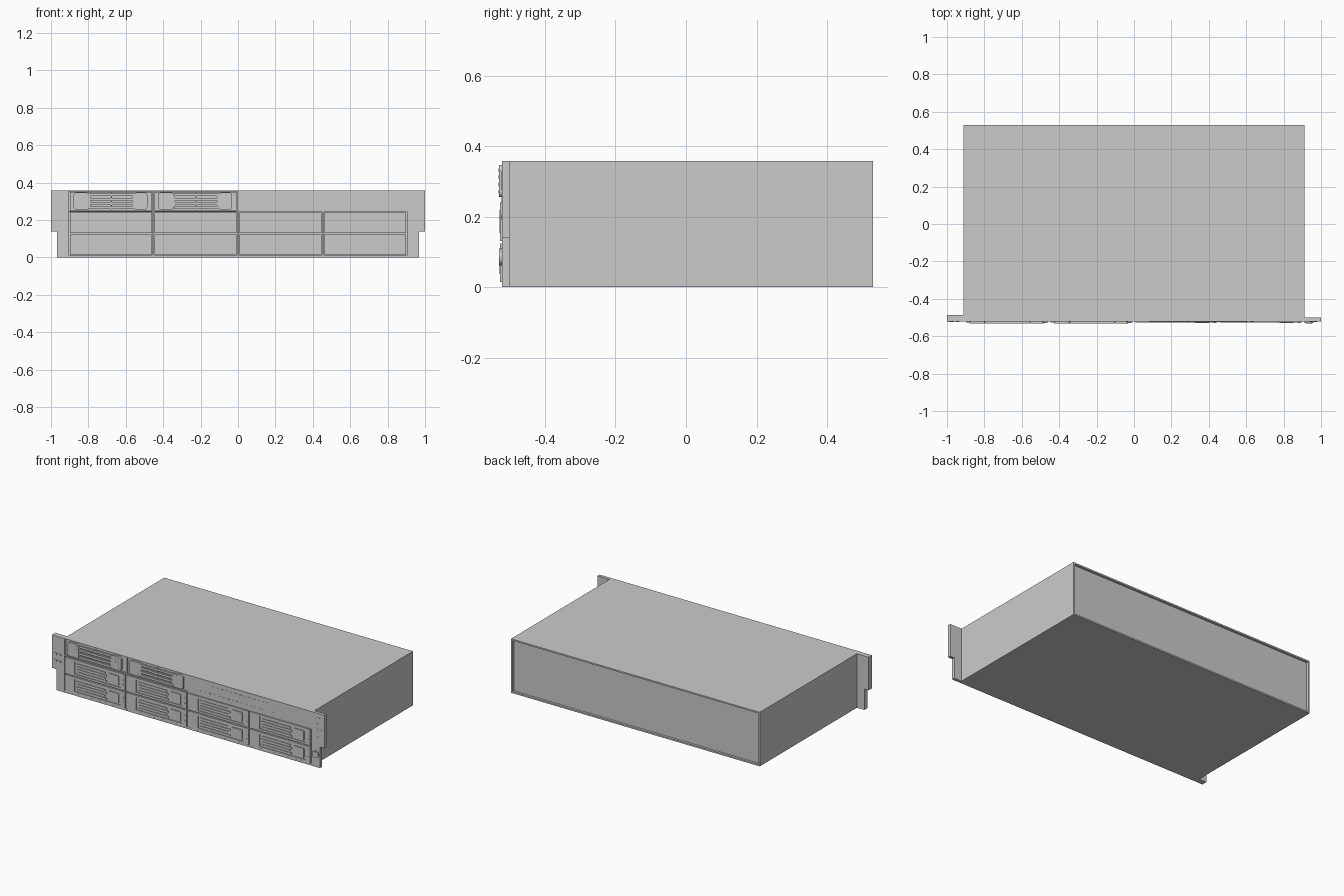
import bpy, bmesh
from math import pi
from mathutils import Matrix, Vector

if "Cube" in bpy.data.objects:
    bpy.data.objects.remove(bpy.data.objects["Cube"])

PLATE = -0.522   # front plane of the bezel
BACK = -0.506    # floor of the drive bays


def finish(name, bm):
    bmesh.ops.recalc_face_normals(bm, faces=bm.faces)
    me = bpy.data.meshes.new(name)
    bm.to_mesh(me)
    bm.free()
    ob = bpy.data.objects.new(name, me)
    bpy.context.collection.objects.link(ob)
    return ob


def box(bm, x0, x1, y0, y1, z0, z1, round_=0):
    m = Matrix.Translation(((x0 + x1) / 2, (y0 + y1) / 2, (z0 + z1) / 2))
    m = m @ Matrix.Diagonal((x1 - x0, y1 - y0, z1 - z0, 1))
    verts = bmesh.ops.create_cube(bm, size=1, matrix=m)["verts"]
    if round_:
        edges = {e for v in verts for e in v.link_edges
                 if abs((e.verts[0].co - e.verts[1].co).normalized().y) > 0.9}
        bmesh.ops.bevel(bm, geom=list(edges), offset=round_, segments=3,
                        profile=0.5, affect='EDGES')


def disc(bm, x, z, r, y0, y1, sides=24):
    m = Matrix.Translation((x, (y0 + y1) / 2, z)) @ Matrix.Rotation(pi / 2, 4, 'X')
    bmesh.ops.create_cone(bm, cap_ends=True, segments=sides, radius1=r, radius2=r,
                          depth=y1 - y0, matrix=m)


def prism(bm, pts, y0, y1):
    f = bm.faces.new([bm.verts.new((x, y0, z)) for x, z in pts])
    r = bmesh.ops.extrude_face_region(bm, geom=[f])
    vs = [g for g in r["geom"] if isinstance(g, bmesh.types.BMVert)]
    bmesh.ops.translate(bm, verts=vs, vec=(0, y1 - y0, 0))


# chassis with a shallow recessed rear panel
bm = bmesh.new()
box(bm, -0.912, 0.912, BACK, 0.53, 0, 0.358)
bm.faces.ensure_lookup_table()
rear = max(bm.faces, key=lambda f: f.calc_center_median().y)
bmesh.ops.inset_region(bm, faces=[rear], thickness=0.014)
r = bmesh.ops.extrude_face_region(bm, geom=[rear])
bmesh.ops.delete(bm, geom=[rear], context='FACES_ONLY')
bmesh.ops.translate(bm, vec=(0, -0.015, 0),
                    verts=[g for g in r["geom"] if isinstance(g, bmesh.types.BMVert)])
finish("chassis", bm)

# stepped rack ears
for side, name, yb in ((-1, "left_ear", -0.487), (1, "right_ear", -0.501)):
    bm = bmesh.new()
    prism(bm, [(side * x, z) for x, z in ((0.905, 0), (0.967, 0), (0.967, 0.139),
                                          (0.999, 0.139), (0.999, 0.358), (0.905, 0.358))],
          PLATE, yb)
    finish(name, bm)

# bezel frame around the bays
COLS = [-0.905, -0.4525, 0, 0.4525]
W = 0.4525
bm = bmesh.new()
box(bm, -0.905, 0.905, PLATE, BACK, 0.352, 0.358)
box(bm, -0.905, 0.905, PLATE, BACK, 0, 0.012)
box(bm, -0.905, 0.905, PLATE, BACK, 0.242, 0.249)
for x in COLS[1:]:
    top = 0.352 if x <= 0 else 0.245
    box(bm, x - 0.004, x + 0.004, PLATE, BACK, 0.012, top)
finish("bezel_frame", bm)

# blank panel at the upper right with two rows of small slots
bm = bmesh.new()
box(bm, 0.004, 0.905, PLATE, BACK, 0.249, 0.352)
finish("blank_panel", bm)
bm = bmesh.new()
for z, x0, n in ((0.325, 0.10, 15), (0.275, 0.08, 17)):
    for i in range(n):
        x = x0 + i * 0.034
        box(bm, x, x + 0.018, PLATE - 0.001, PLATE, z, z + 0.004)
finish("blank_panel_slots", bm)


# eight drive carriers
def drive(name, x, z):
    h = 0.109
    bm = bmesh.new()
    box(bm, x + 0.007, x + W - 0.007, -0.523, BACK, z, z + h)
    box(bm, x + 0.007, x + 0.075, -0.527, -0.523, z, z + h)            # left cap
    box(bm, x + 0.075, x + W - 0.04, -0.527, -0.523, z, z + 0.014)     # lower lip
    box(bm, x + 0.075, x + W - 0.04, -0.527, -0.523, z + h - 0.014, z + h)
    for i in range(4):                                                # grille bars
        zz = z + 0.022 + i * 0.018
        box(bm, x + 0.09, x + 0.31 - 0.012 * (i % 2), -0.527, -0.523, zz, zz + 0.010)
    box(bm, x + 0.325, x + 0.40, -0.529, -0.523, z + 0.022, z + h - 0.022, 0.006)  # latch
    box(bm, x + W - 0.04, x + W - 0.007, -0.527, -0.523, z, z + h)     # light strip
    for k in (0.035, 0.07):
        disc(bm, x + W - 0.023, z + k, 0.006, -0.5285, -0.527, 10)
    finish(name, bm)


for row, z in enumerate((0.015, 0.131)):
    for col, x in enumerate(COLS):
        drive(f"drive_{row}_{col}", x, z)


# two upper modules with rounded caps and a barred middle
def module(name, x):
    bm = bmesh.new()
    box(bm, x + 0.007, x + W - 0.007, -0.518, BACK, 0.252, 0.350)
    finish(name + "_tray", bm)
    bm = bmesh.new()
    z0, z1, y = 0.256, 0.347, -0.531
    a, b, c, d = x + 0.026, x + 0.111, x + 0.346, x + 0.42
    box(bm, a, b - 0.002, y, -0.518, z0, z1, 0.014)
    box(bm, c + 0.002, d, y, -0.518, z0, z1, 0.014)
    for i in range(4):
        z = z0 + 0.002 + i * 0.0235
        box(bm, b, c, y, -0.520, z, z + 0.014)
    mid = (b + c) / 2
    box(bm, mid - 0.003, mid + 0.003, y + 0.001, -0.518, z0, z1)
    for s, e in ((b - 0.002, b + 0.005), (c - 0.005, c + 0.002)):
        box(bm, s, e, y + 0.001, -0.518, z0 + 0.005, z1 - 0.005)
    finish(name + "_handle", bm)
    bm = bmesh.new()
    for i in range(3):
        for j in range(4):
            disc(bm, a + 0.02 + i * 0.021, z0 + 0.015 + j * 0.02, 0.005, y - 0.0005, y, 8)
            if i < 2:
                disc(bm, c + 0.027 + i * 0.021, z0 + 0.015 + j * 0.02, 0.005, y - 0.0005, y, 8)
    finish(name + "_vent_dots", bm)


module("upper_module_left", COLS[0])
module("upper_module_right", COLS[1])

# marker tabs on the left ear
bm = bmesh.new()
for z in (0.19, 0.235):
    for x in (-0.985, -0.955):
        box(bm, x, x + 0.022, PLATE - 0.002, PLATE, z, z + 0.012)
box(bm, -0.992, -0.984, PLATE - 0.002, PLATE, 0.29, 0.34)
finish("left_ear_tabs", bm)

# indicator lights and power button on the right ear
bm = bmesh.new()
for x, z in ((0.945, 0.32), (0.945, 0.285), (0.945, 0.25), (0.97, 0.25), (0.945, 0.20)):
    disc(bm, x, z, 0.008, PLATE - 0.002, PLATE, 12)
box(bm, 0.96, 0.972, PLATE - 0.002, PLATE, 0.28, 0.33)
finish("right_ear_lights", bm)
bm = bmesh.new()
disc(bm, 0.936, 0.085, 0.024, -0.530, PLATE, 32)
disc(bm, 0.936, 0.085, 0.016, -0.531, -0.530, 32)
button = finish("power_button", bm)
bpy.context.view_layer.objects.active = button
button.select_set(True)
bpy.ops.object.shade_smooth_by_angle()
